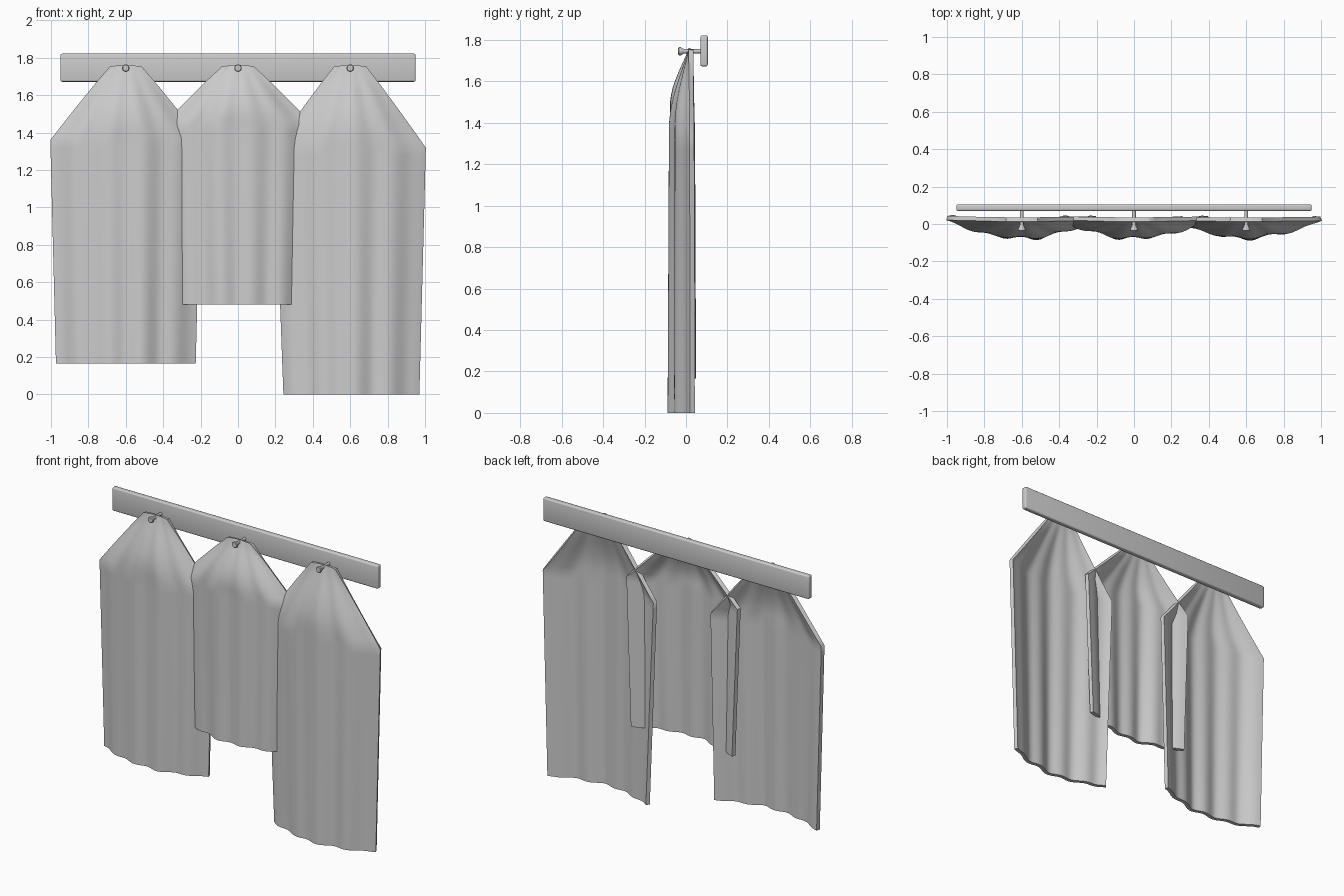
import bpy, bmesh, math

if "Cube" in bpy.data.objects:
    bpy.data.objects.remove(bpy.data.objects["Cube"])


def finish(name, bm, angle=40):
    bmesh.ops.recalc_face_normals(bm, faces=bm.faces)
    me = bpy.data.meshes.new(name)
    bm.to_mesh(me)
    bm.free()
    ob = bpy.data.objects.new(name, me)
    bpy.context.collection.objects.link(ob)
    bpy.ops.object.select_all(action='DESELECT')
    ob.select_set(True)
    bpy.context.view_layer.objects.active = ob
    return ob


def smooth(angle):
    bpy.ops.object.shade_smooth_by_angle(angle=math.radians(angle))


# Wall rail with softened edges
bm = bmesh.new()
bmesh.ops.create_cube(bm, size=1)
for v in bm.verts:
    v.co.x *= 1.9
    v.co.y = v.co.y * 0.035 + 0.0875
    v.co.z = v.co.z * 0.15 + 1.747
bmesh.ops.bevel(bm, geom=bm.edges[:], offset=0.009, segments=3, profile=0.5, affect='EDGES')
finish("wall_rail", bm)
smooth(40)


# Lathed peg with a flared head, pointing to the front
def peg(name, x):
    profile = [(0.08, 0.010), (0.0, 0.010), (-0.012, 0.012), (-0.026, 0.020),
               (-0.034, 0.020), (-0.038, 0.016)]
    n = 20
    bm = bmesh.new()
    rings = [[bm.verts.new((x + r * math.cos(2 * math.pi * i / n), y,
                            1.745 + r * math.sin(2 * math.pi * i / n))) for i in range(n)]
             for y, r in profile]
    for a, b in zip(rings, rings[1:]):
        for i in range(n):
            bm.faces.new((a[i], a[(i + 1) % n], b[(i + 1) % n], b[i]))
    bm.faces.new(rings[0])
    bm.faces.new(rings[-1])
    finish(name, bm)
    smooth(40)


# Hanging towel: pinched at the peg, widening to the shoulders, folded below
def towel(name, cx, bottom, low_l, low_r, peak, wave):
    top, cols, rows = 1.757, 48, 40
    length = top - bottom
    bm = bmesh.new()
    grid = []
    for j in range(rows + 1):
        d = j / rows
        s = min(1, d / 0.25)
        low = max(0, (d - 0.25) / 0.75)
        row = []
        for i in range(cols + 1):
            u = 2 * i / cols - 1
            wide = 0.4 + ((low_l if u < 0 else low_r) - 0.4) * low
            x = u * (0.085 + (wide - 0.085) * s)
            ramp = math.sin(min(1, d / 0.22) * math.pi / 2) ** 1.2
            bulge = (0.093 + 0.006 * low) * (1 - abs(u) ** 1.9) * ramp
            fold = math.cos(2 * math.pi * (u * 0.39 - peak) / wave)
            fold += 0.35 * math.cos(2 * math.pi * (u * 0.39 + peak) / (wave * 1.63))
            amp = (0.007 + 0.004 * low) * s * (1 - 0.6 * u ** 4)
            y = 0.024 + 0.006 * s + 0.004 * low - bulge - amp * fold
            z = top - d * length - 0.008 * max(0, abs(u) - 0.4) * (1 - s)
            row.append(bm.verts.new((cx + x, y, z)))
        grid.append(row)
    for a, b in zip(grid, grid[1:]):
        for i in range(cols):
            bm.faces.new((a[i], b[i], b[i + 1], a[i + 1]))
    ob = finish(name, bm)
    m = ob.modifiers.new("thickness", 'SOLIDIFY')
    m.thickness, m.offset = 0.024, 0
    bpy.ops.object.modifier_apply(modifier=m.name)
    # trim hem flat at its height
    for v in ob.data.vertices:
        if v.co.z < bottom + 0.01:
            v.co.z = bottom
    smooth(40)


for label, x in (("left", -0.6), ("middle", 0), ("right", 0.6)):
    peg(label + "_peg", x)
towel("left_towel", -0.6, 0.165, 0.37, 0.37, -0.09, 0.18)
towel("middle_towel", 0, 0.48, 0.365, 0.365, 0.075, 0.175)
towel("right_towel", 0.6, 0.0, 0.35, 0.365, 0.03, 0.19)
